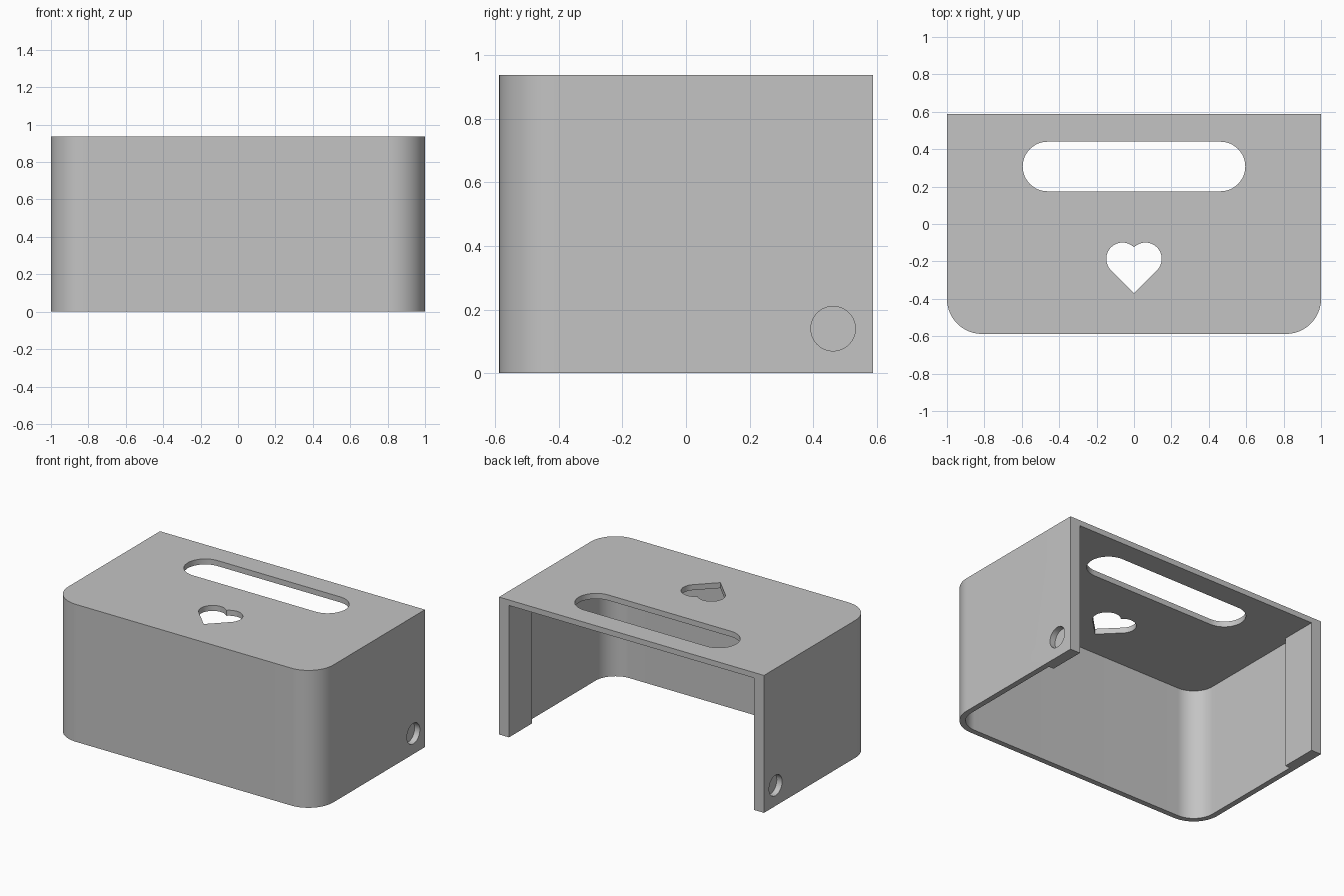
import bpy
import bmesh
from math import cos, sin, radians, sqrt
from mathutils import Matrix

if "Cube" in bpy.data.objects:
    bpy.data.objects.remove(bpy.data.objects["Cube"])

HALF_X, HALF_Y, HEIGHT = 1.0, 0.5875, 0.9375
WALL, POST, POST_DEPTH = 0.0375, 0.075, 0.25
CORNER = 0.1875


def arc(cx, cy, r, start, end, steps=24):
    angles = [radians(start + (end - start) * i / steps) for i in range(steps + 1)]
    return [(cx + r * cos(a), cy + r * sin(a)) for a in angles]


def prism(name, outline, z0, z1):
    """Extrude a counter-clockwise outline from z0 to z1."""
    bm = bmesh.new()
    base = bm.faces.new([bm.verts.new((x, y, z0)) for x, y in outline])
    top = bmesh.ops.extrude_face_region(bm, geom=[base])["geom"]
    verts = [v for v in top if isinstance(v, bmesh.types.BMVert)]
    bmesh.ops.translate(bm, vec=(0, 0, z1 - z0), verts=verts)
    bmesh.ops.recalc_face_normals(bm, faces=bm.faces)
    return finish(name, bm)


def finish(name, bm):
    mesh = bpy.data.meshes.new(name)
    bm.to_mesh(mesh)
    bm.free()
    obj = bpy.data.objects.new(name, mesh)
    bpy.context.collection.objects.link(obj)
    return obj


def front_corners(inset):
    """Rounded front corners, from left to right, inset from the outside."""
    x, y, r = HALF_X - CORNER, CORNER - HALF_Y, CORNER - inset
    return arc(-x, y, r, 180, 270) + arc(x, y, r, 270, 360)


# Outer block with rounded front corners
body = prism("cover_body", front_corners(0)
             + [(HALF_X, HALF_Y), (-HALF_X, HALF_Y)], 0, HEIGHT)

# Cavity open to the back and bottom, leaving thicker posts at the rear
thin, thick, step = HALF_X - WALL, HALF_X - POST, HALF_Y - POST_DEPTH
back = HALF_Y + 0.1
cavity = prism("cavity_cutter", front_corners(WALL)
               + [(thin, step), (thick, step), (thick, back),
                  (-thick, back), (-thick, step), (-thin, step)],
               -0.1, HEIGHT - WALL)

# Long rounded slot in the top
slot_r, slot_x, slot_y = 0.1325, 0.4625, 0.3075
slot = prism("slot_cutter", arc(slot_x, slot_y, slot_r, -90, 90)
             + arc(-slot_x, slot_y, slot_r, 90, 270), 0.8, 1.1)

# Heart opening: a diamond with a half circle on each upper side
side, tip = 0.1735, -0.37
lobe_x = side / (2 * sqrt(2))
lobe_y = tip + 3 * lobe_x
heart = prism("heart_cutter", [(0, tip)]
              + arc(lobe_x, lobe_y, side / 2, -45, 135)
              + arc(-lobe_x, lobe_y, side / 2, 45, 225)[1:], 0.8, 1.1)

# Shallow round recesses low on the outside of both posts
cutters = [cavity, slot, heart]
for name, sign in (("left", 1), ("right", -1)):
    bm = bmesh.new()
    bmesh.ops.create_cone(
        bm, cap_ends=True, segments=48, radius1=0.07, radius2=0.07, depth=0.08,
        matrix=Matrix.Translation((sign * HALF_X, 0.4625, 0.14))
        @ Matrix.Rotation(radians(90), 4, "Y"))
    cutters.append(finish(name + "_recess_cutter", bm))

# Cut everything out of the block
bpy.ops.object.select_all(action="DESELECT")
body.select_set(True)
bpy.context.view_layer.objects.active = body
for cutter in cutters:
    cutter.hide_render = True
    cut = body.modifiers.new(cutter.name, "BOOLEAN")
    cut.operation = "DIFFERENCE"
    cut.solver = "EXACT"
    cut.object = cutter
    bpy.ops.object.modifier_apply(modifier=cut.name)
for cutter in cutters:
    bpy.data.objects.remove(cutter)

# Plain grey finish, smooth curves with sharp edges
grey = bpy.data.materials.new("light_grey")
grey.use_nodes = True
colour = (0.55, 0.55, 0.55, 1)
grey.diffuse_color = colour
grey.node_tree.nodes["Principled BSDF"].inputs["Base Color"].default_value = colour
body.data.materials.clear()
body.data.materials.append(grey)
bpy.ops.object.shade_smooth_by_angle(angle=radians(30))
